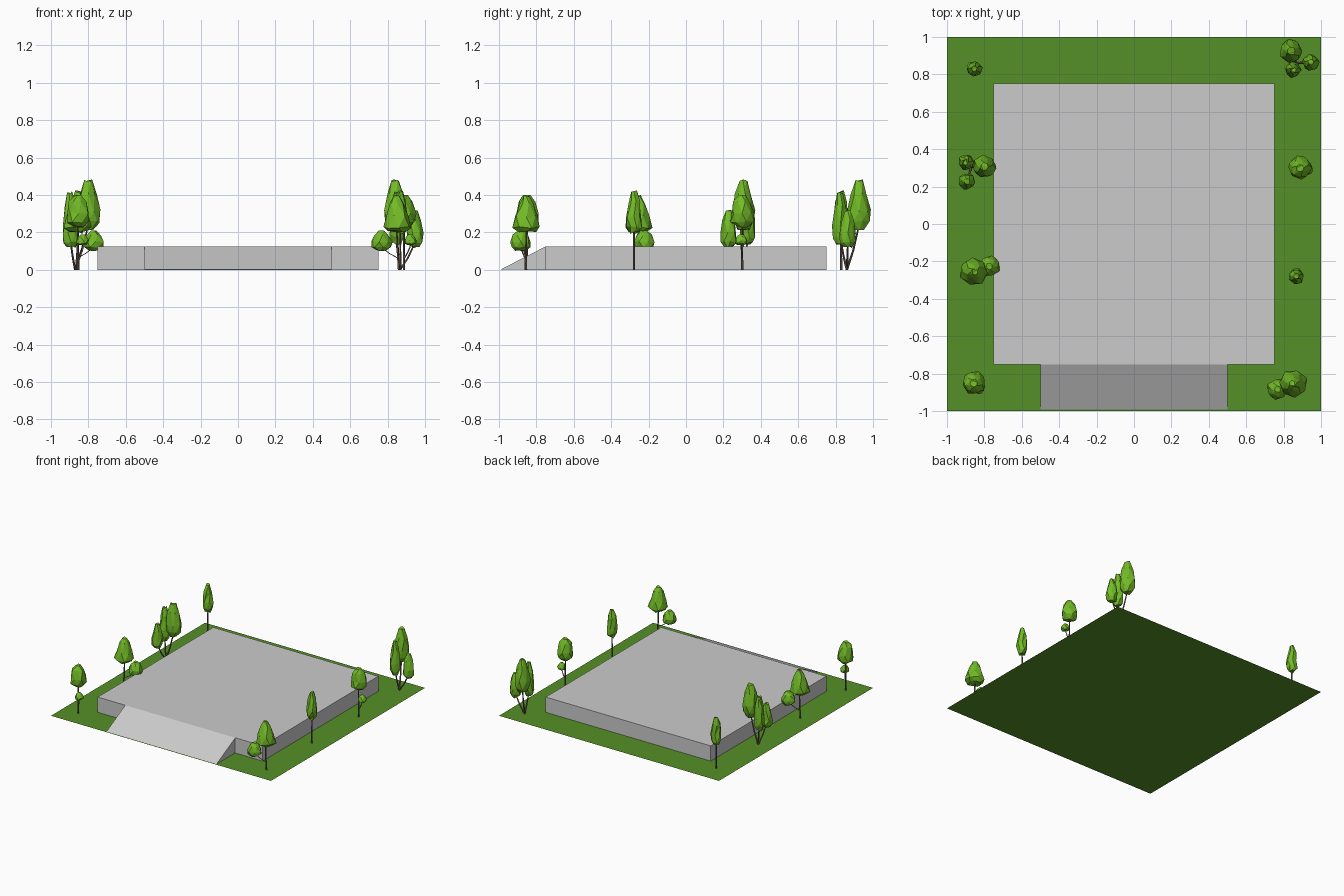
import bpy, bmesh, math, random
from mathutils import Vector

if "Cube" in bpy.data.objects:
    bpy.data.objects.remove(bpy.data.objects["Cube"])

random.seed(4)


def material(name, color):
    m = bpy.data.materials.new(name)
    m.diffuse_color = (*color, 1)
    m.use_nodes = True
    m.node_tree.nodes["Principled BSDF"].inputs["Base Color"].default_value = m.diffuse_color
    return m


GRASS = material("grass_green", (0.09, 0.28, 0.02))
LEAF = material("leaf_green", (0.17, 0.50, 0.02))
BARK = material("bark_brown", (0.16, 0.12, 0.10))


def add_object(name, mesh, loc=(0, 0, 0), turn=0):
    ob = bpy.data.objects.new(name, mesh)
    ob.location = loc
    ob.rotation_euler.z = math.radians(turn)
    bpy.context.collection.objects.link(ob)
    return ob


def mesh_from(bm, name, mats=()):
    bmesh.ops.recalc_face_normals(bm, faces=bm.faces)
    me = bpy.data.meshes.new(name)
    bm.to_mesh(me)
    bm.free()
    for m in mats:
        me.materials.append(m)
    return me


# lawn: flat square sheet
bm = bmesh.new()
bmesh.ops.create_grid(bm, x_segments=1, y_segments=1, size=1)
add_object("lawn", mesh_from(bm, "lawn", [GRASS]))

# raised platform, open underneath where it meets the lawn
H = 0.125
bm = bmesh.new()
bmesh.ops.create_cube(bm, size=1)
for v in bm.verts:
    v.co = (v.co.x * 1.5, v.co.y * 1.5, (v.co.z + 0.5) * H)
base = [f for f in bm.faces if f.calc_center_median().z < 0.001]
bmesh.ops.delete(bm, geom=base, context='FACES_ONLY')
add_object("platform", mesh_from(bm, "platform"))

# entry ramp: slope and two triangular cheeks
bm = bmesh.new()
side = [[bm.verts.new((x, y, z)) for y, z in ((-0.993, 0.001), (-0.75, 0), (-0.75, H))]
        for x in (-0.5, 0.5)]
l, r = side
bm.faces.new(l)
bm.faces.new(r)
bm.faces.new((l[0], r[0], r[2], l[2]))
add_object("ramp", mesh_from(bm, "ramp"))

# crown outlines: (radius fraction, height fraction)
SLIM = ((0.55, 0.0), (0.95, 0.13), (1.0, 0.35), (0.75, 0.68), (0.36, 0.93))
CONE = ((0.62, 0.0), (1.0, 0.10), (0.82, 0.40), (0.48, 0.75), (0.22, 0.95))
ROUND = ((0.5, 0.0), (0.95, 0.14), (1.0, 0.42), (0.72, 0.75), (0.32, 0.96))


def skin(bm, rings, mat):
    """Join rings of verts and close both ends."""
    n = len(rings[0])
    faces = [bm.faces.new((a[i], a[(i + 1) % n], b[(i + 1) % n], b[i]))
             for a, b in zip(rings, rings[1:]) for i in range(n)]
    faces += [bm.faces.new(rings[0][::-1]), bm.faces.new(rings[-1])]
    for f in faces:
        f.material_index = mat
    bmesh.ops.triangulate(bm, faces=faces)


def crown(bm, x, y, z0, z1, radius, outline, n=7):
    """Irregular faceted foliage lump."""
    rings = []
    for k, (rf, zf) in enumerate(outline):
        ring = []
        for i in range(n):
            a = 2 * math.pi * (i + 0.4 * (k % 2)) / n
            rad = radius * rf * random.uniform(0.86, 1.08)
            z = z0 + (z1 - z0) * zf + random.uniform(0, 0.06) * (z1 - z0)
            ring.append(bm.verts.new((x + rad * math.cos(a), y + rad * math.sin(a), min(z, z1))))
        rings.append(ring)
    skin(bm, rings, 0)


def trunk(bm, x, y, top, start=(0, 0, 0), thick=0.007, n=5):
    """Thin stem that leans out and then straightens up."""
    rings = []
    s = Vector(start)
    for t in (0, 0.35, 0.7, 1):
        lean = math.sin(t * math.pi / 2)
        c = Vector((s.x + (x - s.x) * lean, s.y + (y - s.y) * lean, s.z + (top - s.z) * t))
        rad = thick * (1 - 0.45 * t)
        rings.append([bm.verts.new((c.x + rad * math.cos(2 * math.pi * i / n),
                                    c.y + rad * math.sin(2 * math.pi * i / n), c.z))
                      for i in range(n)])
    skin(bm, rings, 1)


def tree(name, crowns, forks=()):
    """One tree mesh: crowns (x, y, z0, z1, radius, outline), each on a stem."""
    bm = bmesh.new()
    for k, c in enumerate(crowns):
        crown(bm, *c)
        start = (0, 0, 0.06) if k in forks else (0, 0, 0)
        trunk(bm, c[0], c[1], c[2] + 0.3 * (c[3] - c[2]), start, 0.005 if k in forks else 0.007)
    return mesh_from(bm, name, [LEAF, BARK])


triple = tree("triple_tree", [(-0.025, 0.065, 0.21, 0.49, 0.061, SLIM),
                              (-0.015, -0.035, 0.13, 0.425, 0.045, SLIM),
                              (0.08, 0.005, 0.115, 0.325, 0.044, SLIM)])
broad = tree("broad_tree", [(-0.012, 0.005, 0.20, 0.40, 0.079, CONE),
                            (-0.092, -0.025, 0.10, 0.21, 0.056, ROUND)], (1,))
small_round = tree("round_tree", [(0, 0, 0.225, 0.40, 0.064, ROUND),
                                  (0.036, -0.005, 0.13, 0.19, 0.034, ROUND)], (1,))
slim = tree("slim_tree", [(0, 0, 0.19, 0.43, 0.044, SLIM)])

# planting around the edge: mesh, position, turn
for name, me, x, y, turn in (
        ("triple_tree_back_right", triple, 0.865, 0.86, 0),
        ("triple_tree_left", triple, -0.87, 0.305, -110),
        ("broad_tree_front_right", broad, 0.86, -0.858, 0),
        ("broad_tree_left", broad, -0.865, -0.25, 180),
        ("round_tree_right", small_round, 0.887, 0.30, 0),
        ("round_tree_front_left", small_round, -0.857, -0.85, -35),
        ("slim_tree_right", slim, 0.867, -0.278, 0),
        ("slim_tree_back_left", slim, -0.855, 0.83, 60)):
    add_object(name, me, (x, y, 0), turn)
